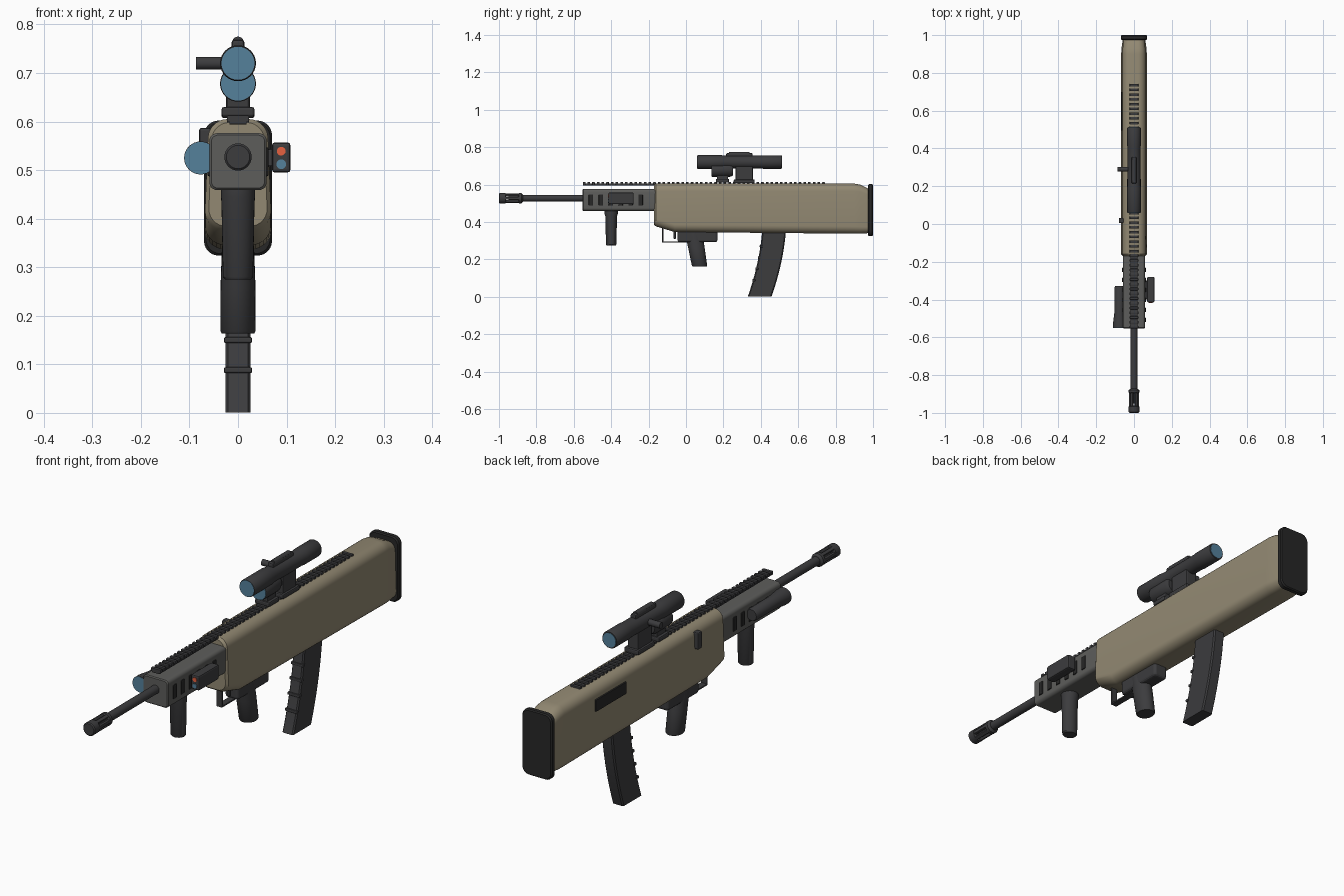
import bpy, bmesh, math
from mathutils import Vector

if "Cube" in bpy.data.objects:
    bpy.data.objects.remove(bpy.data.objects["Cube"])


def mat(name, r, g, b):
    m = bpy.data.materials.new(name)
    m.diffuse_color = (r, g, b, 1)
    m.use_nodes = True
    m.node_tree.nodes["Principled BSDF"].inputs["Base Color"].default_value = m.diffuse_color
    return m


TAN = mat("tan", .29, .25, .17)
GREY = mat("grey", .11, .11, .105)
DARK = mat("dark", .045, .045, .048)
BLACK = mat("black", .02, .02, .02)
LENS = mat("lens", .09, .22, .33)
RED = mat("red", .8, .12, .05)


def finish(name, bm, material, bevel=0, segs=2):
    bmesh.ops.recalc_face_normals(bm, faces=bm.faces)
    me = bpy.data.meshes.new(name)
    bm.to_mesh(me)
    bm.free()
    me.materials.append(material)
    ob = bpy.data.objects.new(name, me)
    bpy.context.collection.objects.link(ob)
    bpy.context.view_layer.objects.active = ob
    bpy.ops.object.select_all(action='DESELECT')
    ob.select_set(True)
    if bevel:
        b = ob.modifiers.new("bevel", 'BEVEL')
        b.width, b.segments = bevel, segs
    else:
        bpy.ops.object.shade_smooth_by_angle(angle=math.radians(35))
    return ob


def loft(name, rings, material, bevel=0):
    """Skin a list of point rings and cap both ends."""
    bm = bmesh.new()
    vs = [[bm.verts.new(p) for p in r] for r in rings]
    n = len(vs[0])
    for a, b in zip(vs, vs[1:]):
        for i in range(n):
            j = (i + 1) % n
            bm.faces.new((a[i], a[j], b[j], b[i]))
    bm.faces.new(vs[0])
    bm.faces.new(vs[-1])
    return finish(name, bm, material, bevel)


def box(name, x, y, z, material=DARK, bevel=0.003, segs=2):
    bm = bmesh.new()
    bmesh.ops.create_cube(bm, size=1)
    for v in bm.verts:
        v.co = [a[0] + (c + .5) * (a[1] - a[0]) for c, a in zip(v.co, (x, y, z))]
    return finish(name, bm, material, bevel, segs)


def tube(name, x, z, prof, material=DARK, n=32):
    """Turned part along y; prof is (y, radius)."""
    return loft(name, [[(x + r * math.cos(t), y, z + r * math.sin(t))
                        for t in (2 * math.pi * i / n for i in range(n))]
                       for y, r in prof], material)


def grip(name, rings, material=DARK, n=28):
    """Upright part; rings are (z, y centre, half x, half y)."""
    return loft(name, [[(a * math.cos(t), y + b * math.sin(t), z)
                        for t in (2 * math.pi * i / n for i in range(n))]
                       for z, y, a, b in rings], material)


def section(y, z0, z1, w0, w1, r):
    """Rounded trapezoid cross-section at y (bottom / top half widths)."""
    pts = []
    for cx, cz, a0 in ((w0 - r, z0 + r, -90), (w1 - r, z1 - r, 0),
                       (r - w1, z1 - r, 90), (r - w0, z0 + r, 180)):
        for k in range(8):
            t = math.radians(a0 + 90 * k / 7)
            pts.append((cx + r * math.cos(t), y, cz + r * math.sin(t)))
    return pts


# main body and butt plate
loft("body_shell", [section(*s) for s in (
    (-.170, .384, .598, .060, .054, .036), (-.160, .376, .605, .068, .062, .040),
    (-.060, .346, .605, .068, .062, .040), (.900, .337, .605, .068, .062, .040),
    (.930, .337, .600, .066, .060, .038), (.976, .340, .578, .060, .055, .034))], TAN)
loft("butt_plate", [section(*s) for s in (
    (.974, .328, .598, .066, .066, .03), (.979, .324, .602, .070, .070, .03),
    (.995, .324, .602, .070, .070, .03), (1.0, .328, .598, .066, .066, .03))], BLACK)

# handguard with side slots
loft("handguard", [section(*s) for s in (
    (-.553, .463, .572, .055, .055, .014), (-.549, .459, .576, .059, .059, .016),
    (-.160, .459, .576, .059, .059, .016))], GREY)
for side in (-1, 1):
    for i in range(6):
        y = -.508 + i * .053
        box("handguard_slot", sorted((side * .05, side * .063)),
            (y - .012, y + .012), (.487, .547), BLACK, .004)

# barrel and muzzle brake
tube("barrel", 0, .527, [(-.95, .018), (-.54, .018)])
tube("muzzle_front", 0, .527, [(-1, .024), (-.996, .028), (-.965, .028), (-.962, .02)])
tube("muzzle_back", 0, .527, [(-.897, .02), (-.893, .028), (-.88, .028), (-.872, .019)])
for i in range(6):
    t = i * math.pi / 3 + math.pi / 6
    prong = box("muzzle_prong", (-.007, .007), (-.97, -.89), (.014, .027))
    prong.rotation_euler.y = t
    prong.location.z = .527

# top rail
box("rail_base", (-.018, .018), (-.552, .742), (.594, .605), DARK, .002)
tooth = box("rail_teeth", (-.023, .023), (-.552, -.538), (.598, .613), DARK, .002)
arr = tooth.modifiers.new("repeat", 'ARRAY')
arr.count = 52
arr.use_relative_offset = False
arr.use_constant_offset = True
arr.constant_offset_displace = (0, .0251, 0)

# scope
tube("scope_tube", 0, .72, [(.060, .035), (.064, .037), (.190, .037), (.205, .034),
                            (.400, .034), (.415, .036), (.508, .036), (.512, .034)])
tube("scope_front_lens", 0, .72, [(.0585, .034), (.064, .034)], LENS)
tube("scope_rear_lens", 0, .72, [(.508, .030), (.5135, .030)], LENS)
box("scope_top_turret", (-.013, .013), (.215, .355), (.745, .768), DARK, .005)
tube("scope_top_cap", 0, .763, [(.23, .012), (.34, .012)], n=16)
knob = tube("scope_side_knob", 0, 0, [(-.0, .013), (.06, .013)], n=20)
knob.rotation_euler.z = math.pi / 2
knob.location = (-.027, .29, .72)
box("scope_mount", (-.025, .025), (.265, .357), (.615, .71), DARK, .004)
box("scope_clamp", (-.034, .034), (.255, .367), (.607, .627), DARK, .005)

# small sight under the scope
tube("lower_sight", 0, .678, [(.137, .036), (.140, .037), (.235, .037), (.252, .03)])
tube("lower_sight_lens", 0, .678, [(.1355, .035), (.14, .035)], LENS)
box("lower_sight_post", (-.022, .022), (.165, .225), (.62, .655), DARK)
box("lower_sight_clamp", (-.034, .034), (.16, .23), (.61, .63), DARK, .005)

# flashlight on the left
tube("flashlight", -.077, .525, [(-.548, .034), (-.525, .034), (-.47, .027),
                                 (-.335, .026), (-.328, .023)])
tube("flashlight_lens", -.077, .525, [(-.5495, .033), (-.545, .033)], LENS)
box("flashlight_mount", (-.075, -.05), (-.46, -.36), (.508, .542), DARK)

# laser module on the right
box("laser_box", (.070, .108), (-.415, -.28), (.495, .557), DARK, .006)
box("laser_mount", (.055, .075), (-.40, -.30), (.508, .543), DARK)
tube("laser_emitter_red", .089, .539, [(-.418, .009), (-.41, .009)], RED, 20)
tube("laser_emitter_blue", .089, .512, [(-.418, .010), (-.41, .010)], LENS, 20)

# left-side charging handle and ejection port
box("charging_handle", (-.080, -.055), (.005, .032), (.515, .587), DARK, .005)
box("ejection_port", (-.069, -.058), (.495, .70), (.505, .555), BLACK, .002)

# grips
grip("foregrip", [(.275, -.400, .027, .025), (.280, -.400, .031, .028),
                  (.43, -.400, .034, .031), (.445, -.400, .035, .036), (.465, -.400, .035, .036)])
grip("pistol_grip", [(.163, .073, .033, .038), (.168, .072, .036, .041),
                     (.26, .056, .036, .044), (.345, .040, .033, .047)])

# trigger housing, guard and trigger
box("trigger_housing", (-.032, .032), (-.045, .168), (.292, .36), DARK, .012, 3)
box("trigger_guard_bottom", (-.014, .014), (-.127, .01), (.289, .296), DARK, .002)
box("trigger_guard_front", (-.014, .014), (-.127, -.120), (.289, .385), DARK, .002)
box("trigger", (-.005, .005), (-.066, -.054), (.31, .36), DARK, .003)

# curved magazine with grip ribs
def mag_front(z):
    s = 1 - z / .36
    return .408 - .028 * s - .050 * s * s

zs = [.001 + i * .359 / 12 for i in range(13)]
loft("magazine", [[(x, mag_front(z) + d, z) for x, d in (
    (-.021, 0), (.021, 0), (.026, .006), (.026, .121), (.021, .127),
    (-.021, .127), (-.026, .121), (-.026, .006))] for z in zs], DARK)
for z in (.088, .15, .21, .27):
    y = mag_front(z)
    box("magazine_rib", (-.029, .029), (y - .004, y + .012), (z - .006, z + .006), DARK, .003)
